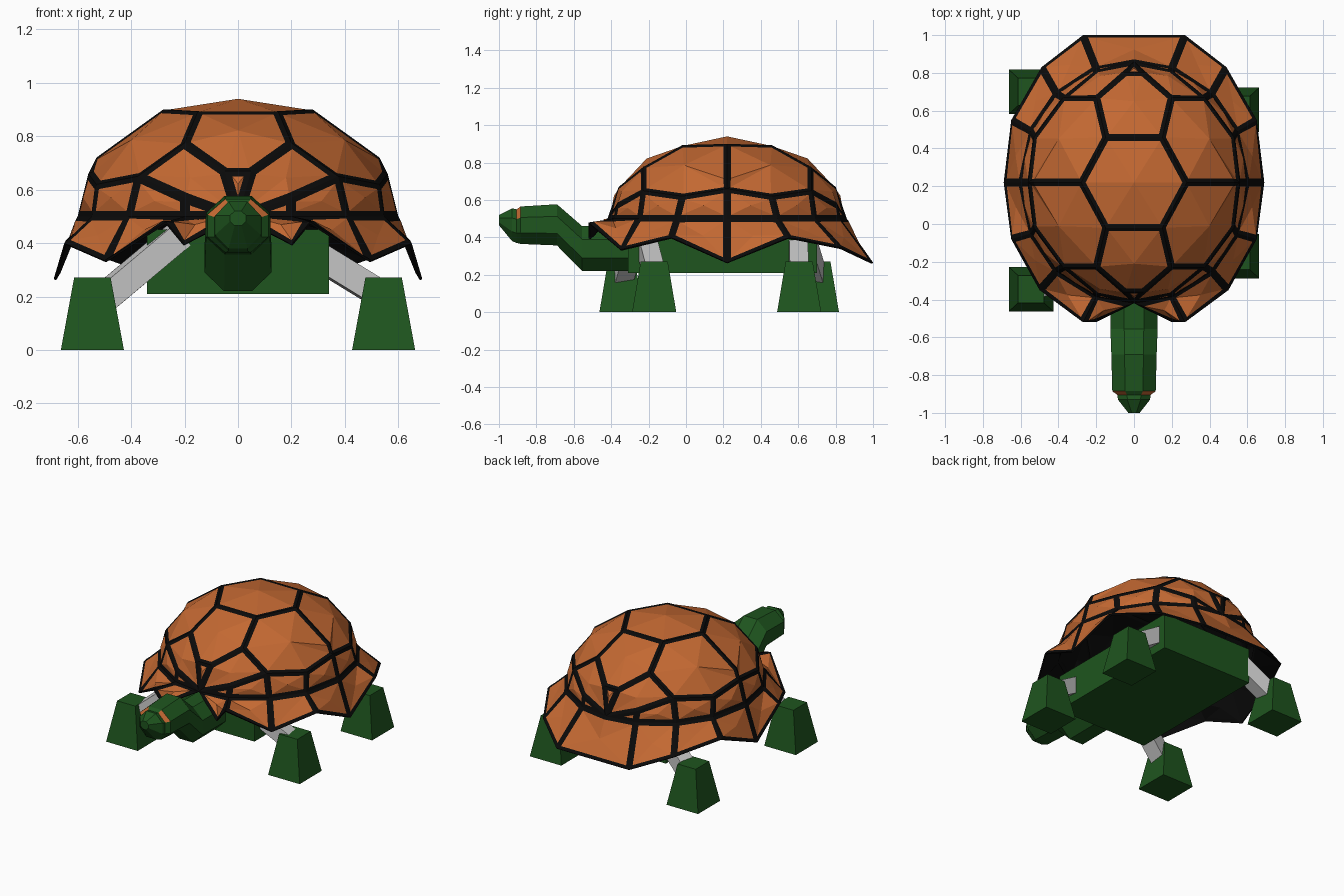
import bpy, bmesh, math
from mathutils import Vector

if "Cube" in bpy.data.objects:
    bpy.data.objects.remove(bpy.data.objects["Cube"])


def material(name, col):
    m = bpy.data.materials.new(name)
    m.diffuse_color = (*col, 1)
    m.use_nodes = True
    m.node_tree.nodes["Principled BSDF"].inputs["Base Color"].default_value = m.diffuse_color
    return m


ORANGE = material("orange", (0.55, 0.14, 0.032))
BLACK = material("black", (0.003, 0.003, 0.003))
GREEN = material("green", (0.013, 0.091, 0.013))


def finish(name, bm, mats=()):
    me = bpy.data.meshes.new(name)
    bm.to_mesh(me)
    bm.free()
    for m in mats:
        me.materials.append(m)
    ob = bpy.data.objects.new(name, me)
    bpy.context.collection.objects.link(ob)
    return ob


def loft(name, rings, mats=()):
    """Bridge equal-sized rings of points and cap both ends."""
    bm = bmesh.new()
    vs = [[bm.verts.new(p) for p in r] for r in rings]
    n = len(vs[0])
    for k, (a, b) in enumerate(zip(vs, vs[1:])):
        for i in range(n):
            f = bm.faces.new((a[i], a[(i + 1) % n], b[(i + 1) % n], b[i]))
            if len(mats) > 1 and k == 3 and i in (0, 2):   # eyes
                f.material_index = 1
    bm.faces.new(vs[0])
    bm.faces.new(vs[-1])
    bmesh.ops.recalc_face_normals(bm, faces=bm.faces)
    return finish(name, bm, mats)


# Shell: scute corners of the front right quarter (A spine, C/D sides, B dome base, R rim)
NODES = {
    "A0": (.28, .22, .90), "A1": (.15, -.02, .893), "A2": (.20, -.23, .775), "A3": (.05, -.36, .67),
    "D0": (.53, .22, .72), "C0": (.56, .22, .66), "C1": (.53, -.02, .62), "C2": (.375, -.23, .65),
    "C3": (.20, -.37, .57),
    "B0": (.60, .22, .5), "B1": (.547, -.05, .5), "B2": (.41, -.25, .5), "B3": (.20, -.385, .5),
    "B4": (0, -.42, .5),
    "R0": (.69, .22, .265), "R1": (.65, -.08, .40), "R2": (.50, -.35, .335), "R3": (.27, -.52, .48),
    "R4": (.20, -.52, .395),
}
BACK = {"R1": (.65, .55, .40), "R2": (.49, .83, .345), "R3": (.27, 1.0, .265)}
QUARTER = ["A0 A1 A2 C2 C1 C0 D0", "A2 A3 B4 C3 C2", "C0 C1 B1 B0", "C1 C2 B2 B1", "C2 C3 B3 B2",
           "C3 B4 B3", "B0 B1 R1 R0", "B1 B2 R2 R1", "B2 B3 R3 R2"]
SPINE = ["A1 A2 A3 -A3 -A2 -A1", "A3 -A3 B4"]


def corner(tok, s, back):
    if tok[0] == "-":
        s, tok = -s, tok[1:]
    x, y, z = NODES[tok]
    if back:
        x, y, z = BACK.get(tok, (x, .44 - y, z))
    return (round(x * s, 4), round(y, 4), z)


bm = bmesh.new()
cache = {}


def scute(points):
    for p in points:
        if p not in cache:
            cache[p] = bm.verts.new(p)
    return bm.faces.new([cache[p] for p in points])


def scutes(lists, s, back):
    for text in lists:
        scute([corner(t, s, back) for t in text.split()])


for back in (False, True):
    for s in (1, -1):
        scutes(QUARTER, s, back)
    scutes(SPINE, 1, back)
for s in (1, -1):
    scutes(["B3 B4 R4 R3"], s, False)
scutes(["B3 B4 -B3 -R3 R3"], 1, True)
top = scute([corner(t, 1, b) for t, b in (("A0", 0), ("A1", 0), ("-A1", 0), ("-A0", 0), ("-A1", 1), ("A1", 1))])
bmesh.ops.recalc_face_normals(bm, faces=bm.faces)
bm.normal_update()
if top.normal.z < 0:
    bmesh.ops.reverse_faces(bm, faces=bm.faces)
bm.normal_update()

# Black borders, then each plate bulged out to the dome ellipsoid
plates = list(bm.faces)
for f in bmesh.ops.inset_individual(bm, faces=plates, thickness=.021, use_even_offset=True)["faces"]:
    f.material_index = 1
plates = [f for f in bm.faces if f.material_index == 0]
C = Vector((0, .22, .5))
for v in bmesh.ops.poke(bm, faces=plates)["verts"]:
    d = v.co - C
    if d.z > .03:
        v.co = C + d / math.sqrt((d.x / .6) ** 2 + (d.y / .63) ** 2 + (d.z / .44) ** 2)
shell = finish("shell", bm, (ORANGE, BLACK))
sol = shell.modifiers.new("thickness", "SOLIDIFY")
sol.thickness, sol.offset, sol.material_offset, sol.material_offset_rim = .01, -1, 1, 1


# Body block
def rect(cx, cy, hx, hy, z):
    return [(cx + a * hx, cy + b * hy, z) for a, b in ((-1, -1), (1, -1), (1, 1), (-1, 1))]


loft("body", [rect(0, .195, .34, .505, .21), rect(0, .195, .34, .505, .45)], (GREEN,))

# Feet and grey legs (staggered walking pose)
for name, s, y, yb in (("front_left", -1, -.345, -.27), ("front_right", 1, -.17, -.22),
                       ("back_left", -1, .70, .62), ("back_right", 1, .605, .60)):
    x = s * .545
    loft(name + "_foot", [rect(x, y, .118, .118, 0), rect(x, y, .068, .072, .272)], (GREEN,))
    a = Vector((s * .22, yb, .40 if s > 0 else .43))
    b = Vector((s * .53, y, .21 if s > 0 else .17))
    d = (b - a).normalized()
    u = d.cross(Vector((0, 0, 1))).normalized() * .05
    w = d.cross(u).normalized() * .05
    loft(name + "_leg", [[p + i * u + j * w for i, j in ((-1, -1), (1, -1), (1, 1), (-1, 1))] for p in (a, b)])

# Neck and head: octagonal sections (y, half width, bottom z, top z)
SECTIONS = [(-.30, .125, .22, .46), (-.555, .125, .22, .46), (-.69, .12, .357, .577),
            (-.885, .115, .365, .565), (-.905, .088, .37, .55), (-.93, .085, .38, .555), (-1.0, .03, .465, .52)]
rings = []
for y, w, lo, hi in SECTIONS:
    k = 1 / math.cos(math.pi / 8)
    rings.append([(w * k * math.cos(t), y, (lo + hi) / 2 + (hi - lo) / 2 * k * math.sin(t))
                  for t in (math.pi / 8 + i * math.pi / 4 for i in range(8))])
loft("neck_and_head", rings, (GREEN, ORANGE))
